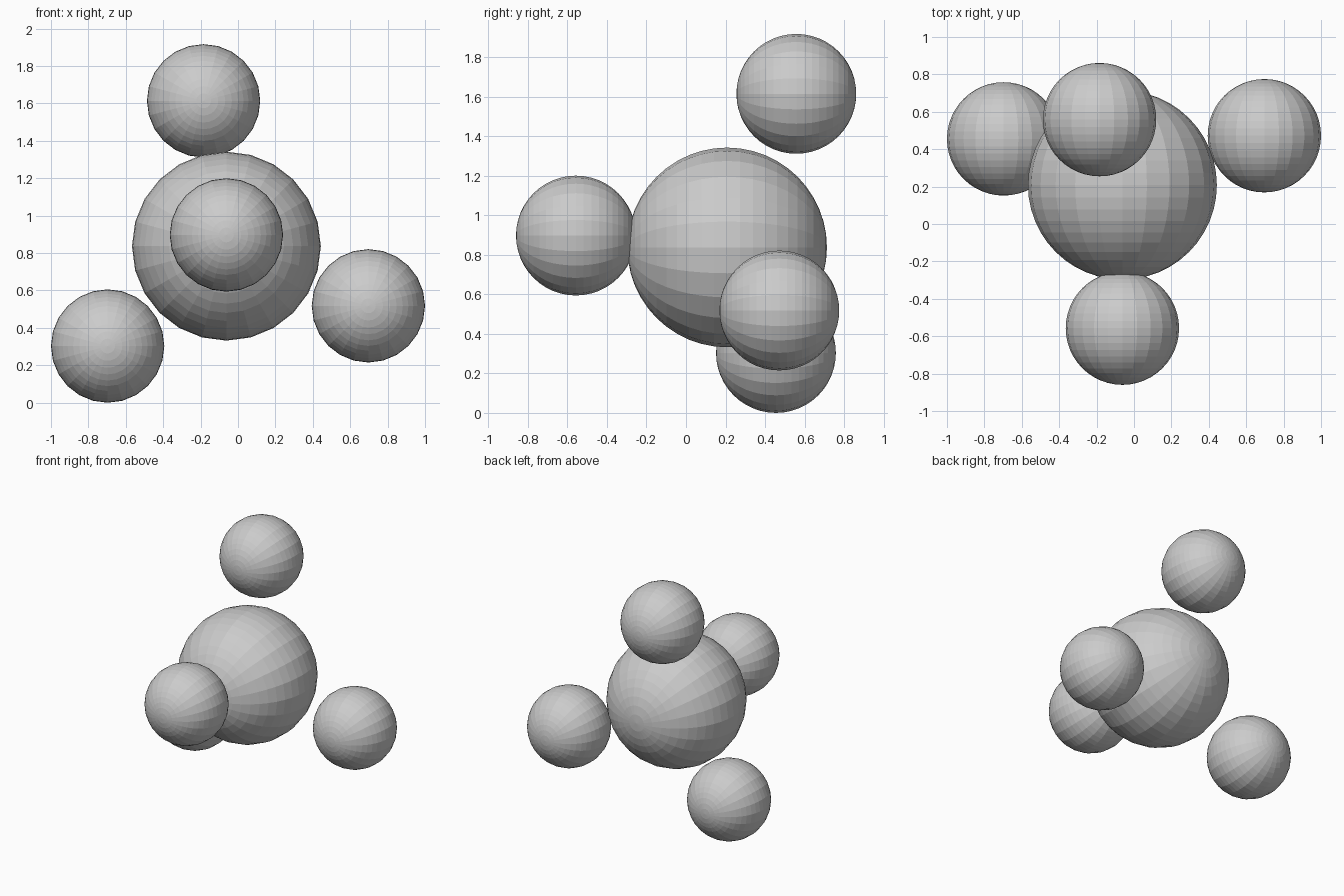
import bpy
from math import pi

if "Cube" in bpy.data.objects:
    bpy.data.objects.remove(bpy.data.objects["Cube"])


def ball(name, centre, radius):
    # Faceted sphere with its poles pointing front and back
    bpy.ops.mesh.primitive_uv_sphere_add(
        segments=24, ring_count=24, radius=radius,
        location=centre, rotation=(pi / 2, 0, 0))
    obj = bpy.context.object
    obj.name = name
    bpy.ops.object.shade_flat()
    return obj


# Large central ball
ball("centre_ball", (-0.062, 0.208, 0.837), 0.505)

# Four smaller balls arranged around it
R = 0.303
outer = {
    "top_ball": (-0.184, 0.558, 1.614),
    "front_ball": (-0.062, -0.557, 0.897),
    "left_ball": (-0.697, 0.455, R),
    "right_ball": (0.697, 0.472, 0.518),
}
for name, centre in outer.items():
    ball(name, centre, R)
